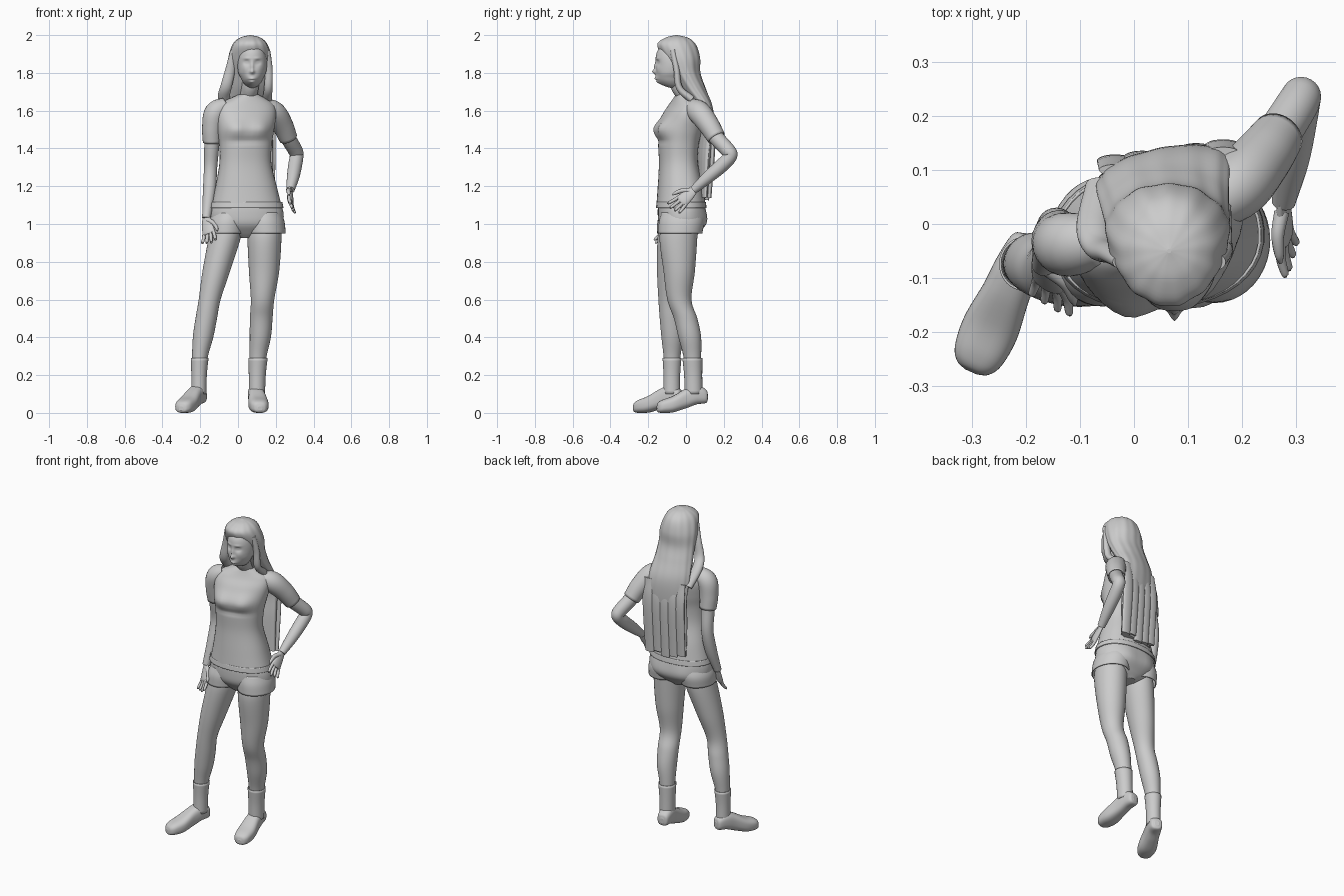
import bpy, math
from mathutils import Vector

SEG = 40


def spline(pts, k=6):
    """Catmull-Rom through tuples of numbers."""
    ext = lambda a, b: tuple(2 * i - j for i, j in zip(a, b))
    P = [ext(pts[0], pts[1])] + list(pts) + [ext(pts[-1], pts[-2])]
    out = []
    for i in range(1, len(P) - 2):
        for s in range(k):
            t = s / k
            out.append(tuple(0.5 * (2 * b + (c - a) * t + (2 * a - 5 * b + 4 * c - d) * t * t
                                    + (3 * b - a - 3 * c + d) * t ** 3)
                             for a, b, c, d in zip(*P[i - 1:i + 3])))
    return out + [tuple(pts[-1])]


def skin(name, rings, caps=True, thick=0):
    n = len(rings[0])
    verts = [v for r in rings for v in r]
    faces = [(i * n + j, i * n + (j + 1) % n, (i + 1) * n + (j + 1) % n, (i + 1) * n + j)
             for i in range(len(rings) - 1) for j in range(n)]
    if caps:
        faces += [tuple(range(n))[::-1], tuple(range(len(verts) - n, len(verts)))]
    me = bpy.data.meshes.new(name)
    me.from_pydata(verts, [], faces)
    me.polygons.foreach_set("use_smooth", [len(p.vertices) == 4 for p in me.polygons])
    ob = bpy.data.objects.new(name, me)
    bpy.context.collection.objects.link(ob)
    if thick:
        m = ob.modifiers.new("cloth", "SOLIDIFY")
        m.thickness, m.offset = thick, 0
    return ob


def power(v, e):
    return math.copysign(abs(v) ** e, v)


def loft(name, rows, e=1.0, groove=0, **kw):
    """Stack of level ellipses: x, y, z, rx, ry, yaw in degrees."""
    rings = []
    for x, y, z, rx, ry, yaw in spline([tuple(r) + (0,) * (6 - len(r)) for r in rows]):
        rx, ry, w, ring = max(rx, .001), max(ry, .001), math.radians(yaw), []
        for j in range(SEG * 2 if groove else SEG):
            a = 2 * math.pi * j / (SEG * 2 if groove else SEG)
            g = 1 + groove * (math.sin(13 * a) + .6 * math.sin(7 * a + 3 * z))
            u, v = rx * g * power(math.cos(a), e), ry * g * power(math.sin(a), e)
            ring.append(Vector((x + u * math.cos(w) - v * math.sin(w),
                                y + u * math.sin(w) + v * math.cos(w), z)))
        rings.append(ring)
    return skin(name, rings, **kw)


def limb(name, rows, flat=1.0, ref=(1, 0, 0), seg=24, **kw):
    """Tube along a path of x, y, z, radius."""
    P, rings = spline(rows), []
    for i, p in enumerate(P):
        t = (Vector(P[min(i + 1, len(P) - 1)][:3]) - Vector(P[max(i - 1, 0)][:3])).normalized()
        u = Vector(ref)
        u = (u - t * u.dot(t)).normalized()
        v = t.cross(u)
        rings.append([Vector(p[:3]) + (u * math.cos(a) + v * flat * math.sin(a)) * max(p[3], .001)
                      for a in (2 * math.pi * j / seg for j in range(seg))])
    return skin(name, rings, **kw)


def bump(ob, centre, size, push):
    """Soft local push on a mesh."""
    for v in ob.data.vertices:
        d = sum(((a - b) / s) ** 2 for a, b, s in zip(v.co, centre, size))
        if d < 9:
            v.co += Vector(push) * math.exp(-d)


def hand(name, wrist, along, across, curl):
    w, a, c = Vector(wrist), Vector(along).normalized(), Vector(across)
    c = (c - a * c.dot(a)).normalized()
    n = a.cross(c) * curl
    row = lambda p, r: (*p, r)
    limb(name + "_palm", [row(w - a * .01, .022), row(w + a * .04, .032), row(w + a * .08, .036),
                          row(w + a * .095, .03)], .42, c)
    for i in (-1.5, -.5, .5, 1.5):
        b, d = w + a * .08 + c * i * .018, a + c * i * .14
        ln = .075 - .008 * abs(i - .5)
        limb(name + "_finger", [row(b, .0095), row(b + d * ln * .5 + n * .2, .009),
                                row(b + d * ln * .95 + n * .8, .007), row(b + d * ln + n, .002)], seg=12)
    limb(name + "_thumb", [row(w + a * .015 + c * .01, .014), row(w + a * .045 + c * .04, .012),
                           row(w + a * .08 + c * .055 + n * .4, .009),
                           row(w + a * .1 + c * .058 + n * .6, .003)], seg=12)


def shoe(name, heel, toe):
    h, t = Vector((*heel, 0)), Vector((*toe, 0))
    side = (t - h).normalized().cross(Vector((0, 0, 1)))
    rings = []
    for s, w, lo, hi in spline([(0, .012, .07, .1), (.04, .033, .052, .125), (.22, .042, .045, .148),
                                (.42, .045, .025, .13), (.68, .053, .003, .09), (.88, .047, 0, .07),
                                (.97, .032, .003, .055), (1, .012, .012, .035)]):
        c = h.lerp(t, s) + Vector((0, 0, max(0, lo) + (hi - max(0, lo)) / 2))
        rings.append([c + side * w * power(math.cos(a), .75)
                      + Vector((0, 0, (hi - max(0, lo)) / 2 * power(math.sin(a), .75)))
                      for a in (2 * math.pi * j / SEG for j in range(SEG))])
    skin(name, rings)


# Head, shaped from a sphere-like loft with soft pushes for the features
HX = .075
head = loft("head", [(HX, -.075 + .004 * math.sin(i), 1.845 - .125 * math.cos(i * math.pi / 16),
                      .078 * math.sin(i * math.pi / 16) * (.95 if i < 6 else 1),
                      .088 * math.sin(i * math.pi / 16)) for i in range(17)], groove=1e-6)
for x, z, sx, sz, amt in [(0, 1.76, .035, .025, .016), (0, 1.733, .026, .016, .022),
                          (0, 1.806, .012, .011, .017), (0, 1.83, .008, .028, .01),
                          (0, 1.769, .016, .005, .005), (0, 1.752, .014, .006, .005),
                          (0, 1.761, .02, .003, -.004), (.03, 1.855, .015, .012, -.011),
                          (.03, 1.855, .009, .006, .006), (.03, 1.877, .02, .007, .004),
                          (.042, 1.82, .02, .02, .005)]:
    for s in ((1, -1) if x else (1,)):
        bump(head, (HX + s * x, -.16, z), (sx, .045, sz), (0, -amt, 0))
limb("neck", [(.055, .01, 1.62, .055), (.057, -.005, 1.68, .046), (.065, -.035, 1.73, .045),
              (.07, -.05, 1.8, .045)])

# Long hair and the locks beside the face
loft("hair", [(.065, -.05, 2.0, .004, .004), (.065, -.05, 1.986, .055, .06), (.064, -.05, 1.95, .092, .102),
              (.063, -.024, 1.88, .113, .098), (.062, 0, 1.8, .115, .076), (.058, .035, 1.72, .118, .068, 4),
              (.055, .085, 1.62, .125, .052, 10), (.06, .105, 1.5, .125, .036, 10),
              (.062, .095, 1.35, .125, .03, 9), (.065, .09, 1.14, .12, .022, 8)], groove=.012)
for i in range(5):
    x = -.035 + i * .05
    limb("back_strand", [(x, .1 + i * .008, 1.6, .03), (x, .117 + i * .007, 1.45, .034),
                         (x, .1 + i * .006, 1.15 - .012 * (i % 3), .03)], .35)
limb("right_lock", [(-.02, -.07, 1.92, .02), (-.04, -.055, 1.82, .026), (-.062, -.045, 1.73, .03),
                    (-.075, -.005, 1.67, .032), (-.06, .07, 1.58, .03)], .7)
limb("left_lock", [(.15, -.07, 1.92, .02), (.163, -.05, 1.82, .02), (.16, -.035, 1.72, .022),
                   (.155, .03, 1.66, .025)], .8)

# Shirt
shirt = loft("shirt", [(.045, -.026, 1.095, .187, .13, 4), (.043, -.03, 1.2, .162, .118, 7),
                       (.039, -.04, 1.32, .138, .1, 11), (.04, -.04, 1.42, .14, .102, 15),
                       (.04, -.03, 1.5, .153, .108, 18), (.042, -.012, 1.58, .163, .1, 18),
                       (.045, -.002, 1.63, .15, .078, 18), (.05, 0, 1.66, .105, .064, 18),
                       (.056, -.003, 1.685, .052, .05, 18)], e=.88, caps=False)
for cx, cy in ((-.015, -.15), (.115, -.115)):
    bump(shirt, (cx, cy, 1.505), (.06, .07, .045), (.006, -.028, 0))
bump(shirt, (.05, -.14, 1.44), (.11, .06, .012), (-.003, .008, 0))
limb("right_sleeve", [(-.06, -.03, 1.625, .045), (-.118, -.038, 1.59, .057), (-.136, -.033, 1.51, .052),
                      (-.138, -.022, 1.43, .046)], caps=False, thick=.004)
limb("left_sleeve", [(.13, .03, 1.615, .048), (.19, .07, 1.59, .059), (.235, .12, 1.525, .054),
                     (.266, .162, 1.455, .047)], caps=False, thick=.004)

# Arms and hands
limb("right_arm", [(-.13, -.03, 1.55, .04), (-.138, -.02, 1.43, .04), (-.145, -.005, 1.3, .035),
                   (-.152, -.03, 1.17, .034), (-.168, -.075, 1.03, .022)])
limb("left_arm", [(.22, .1, 1.54, .042), (.262, .158, 1.46, .041), (.303, .222, 1.39, .039),
                  (.31, .235, 1.36, .036), (.303, .195, 1.315, .037), (.292, .12, 1.25, .033),
                  (.277, .04, 1.18, .022)])
hand("right_hand", (-.168, -.075, 1.03), (.15, -.42, -.9), (.85, -.45, .2), .02)
hand("left_hand", (.276, .04, 1.18), (.02, -.72, -.69), (-.25, -.6, .7), -.015)

# Shorts with a waistband and open leg cuffs
shorts = loft("shorts", [(.045, -.025, 1.13, .175, .12, 4), (.047, -.025, 1.06, .194, .124, 4),
                         (.048, -.022, 1.0, .185, .12, 4), (.045, -.02, .955, .12, .09, 4),
                         (.04, -.02, .925, .04, .06)], e=.9)
for cx in (-.035, .125):
    bump(shorts, (cx, .1, 1.03), (.07, .07, .06), (0, .014, 0))
loft("waistband", [(.045, -.025, 1.085, .194, .131, 4), (.045, -.025, 1.115, .188, .127, 4)],
     e=.9, caps=False, thick=.005)
loft("right_cuff", [(-.045, -.03, 1.06, .085, .105), (-.055, -.032, 1.01, .097, .117),
                    (-.062, -.038, .95, .094, .112)], caps=False, thick=.005)
loft("left_cuff", [(.14, -.022, 1.06, .088, .105), (.144, -.024, 1.01, .1, .117),
                   (.149, -.03, .95, .101, .114)], caps=False, thick=.005)

# Legs
loft("right_leg", [(-.055, -.04, 1.03, .08, .09), (-.07, -.05, .93, .085, .1), (-.115, -.072, .75, .073, .081),
                   (-.15, -.088, .6, .058, .058), (-.168, -.08, .5, .057, .059), (-.185, -.073, .4, .054, .057),
                   (-.203, -.074, .28, .04, .043), (-.207, -.075, .14, .033, .037), (-.207, -.075, .08, .033, .037)])
loft("left_leg", [(.14, -.025, 1.03, .085, .09), (.14, -.04, .93, .09, .1), (.138, -.036, .75, .08, .083),
                  (.13, -.035, .6, .062, .064), (.123, -.002, .5, .06, .062), (.118, .02, .4, .056, .06),
                  (.105, .035, .28, .043, .045), (.1, .04, .14, .036, .04), (.1, .04, .08, .036, .04)])

# Socks and shoes
loft("right_sock", [(-.203, -.074, .29, .045, .048), (-.206, -.075, .2, .039, .042),
                    (-.207, -.075, .1, .038, .042)], caps=False, thick=.004)
loft("left_sock", [(.106, .034, .29, .049, .051), (.102, .038, .2, .043, .046),
                   (.1, .04, .1, .041, .045)], caps=False, thick=.004)
shoe("right_shoe", (-.19, -.022), (-.302, -.274))
shoe("left_shoe", (.088, .115), (.117, -.155))
